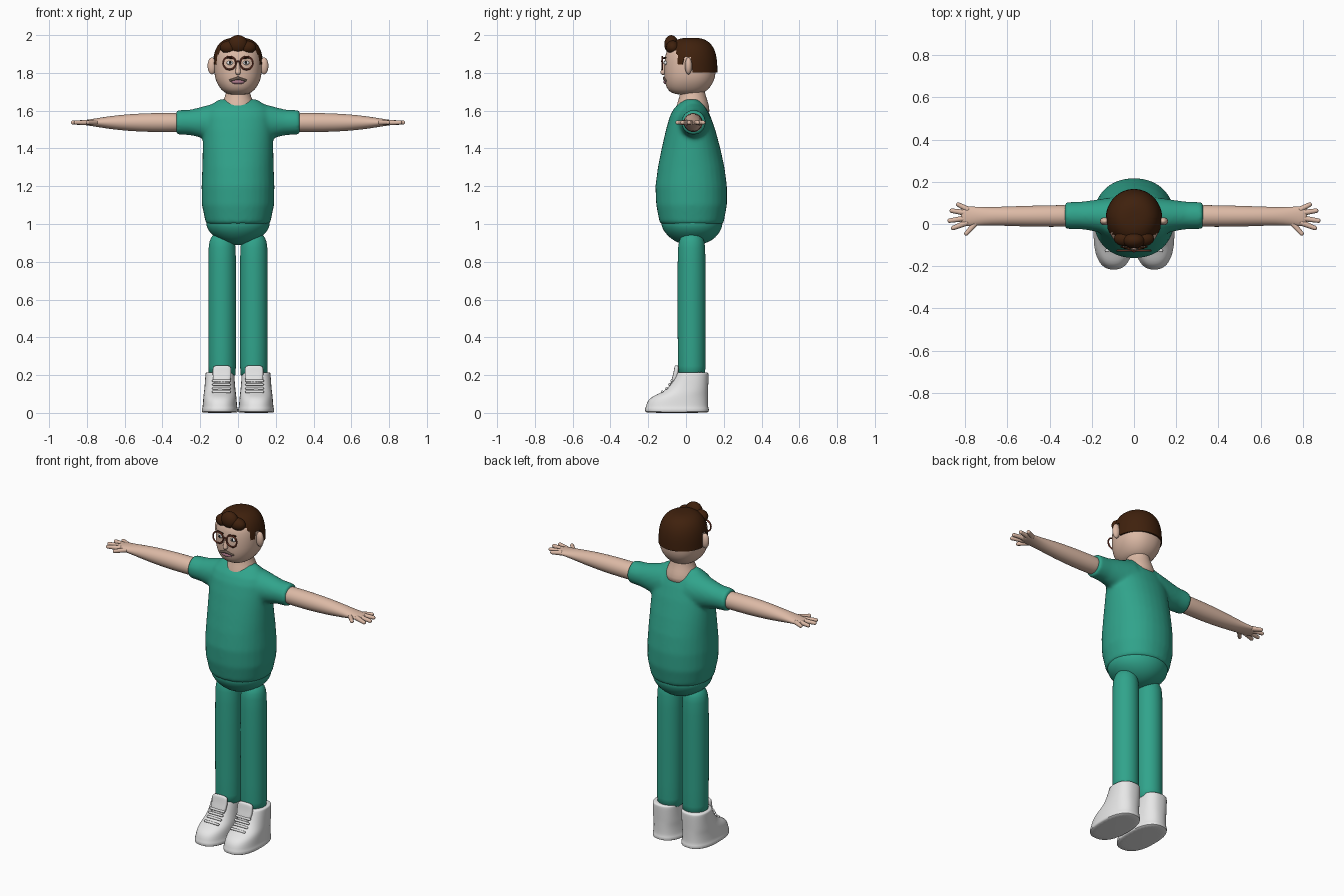
import bpy, bmesh, math
from mathutils import Matrix, Vector

cube = bpy.data.objects.get("Cube")
if cube:
    bpy.data.objects.remove(cube, do_unlink=True)


def material(name, rgb):
    m = bpy.data.materials.new(name)
    m.use_nodes = True
    m.diffuse_color = (*rgb, 1)
    m.node_tree.nodes["Principled BSDF"].inputs["Base Color"].default_value = (*rgb, 1)
    return m


teal = material("teal cloth", (0.03, 0.37, 0.26))
skin = material("skin", (0.72, 0.49, 0.38))
brown = material("dark brown hair", (0.05, 0.015, 0.004))
white = material("white shoe", (0.8, 0.8, 0.8))
rust = material("rust frame", (0.2, 0.045, 0.025))
taupe = material("taupe whiskers", (0.13, 0.09, 0.07))
mauve = material("mauve lips", (0.42, 0.2, 0.26))
black = material("black pupil", (0.01, 0.01, 0.01))


def loft(bm, rings, centre=0, axis="z", power=2, n=32):
    """Rings are (position, half width, front y, back y), joined and capped."""
    rows = []
    for t, h, front, back in rings:
        row = []
        for i in range(n):
            c, s = math.cos(math.tau * i / n), math.sin(math.tau * i / n)
            u = centre + h * math.copysign(abs(c) ** (2 / power), c)
            v = (front + back) / 2 + (back - front) / 2 * math.copysign(abs(s) ** (2 / power), s)
            row.append(bm.verts.new((u, v, t) if axis == "z" else (t, v, u)))
        rows.append(row)
    skin_rows(bm, rows)
    bm.faces.new(rows[0])
    bm.faces.new(rows[-1])


def skin_rows(bm, rows):
    n = len(rows[0])
    for a, b in zip(rows, rows[1:]):
        for i in range(n):
            j = (i + 1) % n
            bm.faces.new((a[i], a[j], b[j], b[i]))


def ball(bm, centre, radii):
    bmesh.ops.create_uvsphere(bm, u_segments=24, v_segments=14, radius=1,
                              matrix=Matrix.Translation(centre) @ Matrix.Diagonal((*radii, 1)))


def rod(bm, p, q, r1, r2):
    """Tapered rod with round ends."""
    p, q = Vector(p), Vector(q)
    d = q - p
    turn = d.to_track_quat("Z", "Y").to_matrix().to_4x4()
    bmesh.ops.create_cone(bm, segments=12, radius1=r1, radius2=r2, depth=d.length,
                          matrix=Matrix.Translation((p + q) / 2) @ turn)
    ball(bm, p, (r1, r1, r1))
    ball(bm, q, (r2, r2, r2))


def finish(bm, name, mat, mirror=False, subsurf=0):
    bmesh.ops.recalc_face_normals(bm, faces=bm.faces)
    for f in bm.faces:
        f.smooth = True
    for e in bm.edges:
        e.smooth = e.calc_face_angle(0) < 1.0
    mesh = bpy.data.meshes.new(name)
    bm.to_mesh(mesh)
    bm.free()
    mesh.materials.append(mat)
    ob = bpy.data.objects.new(name, mesh)
    bpy.context.collection.objects.link(ob)
    if mirror:
        ob.modifiers.new("mirror", "MIRROR").use_mirror_merge = False
    if subsurf:
        sub = ob.modifiers.new("subdivision", "SUBSURF")
        sub.levels = sub.render_levels = subsurf
    return ob


# Shirt: torso and sleeves fused into one smooth surface
bm = bmesh.new()
loft(bm, [(1.0, .165, -.13, .195), (1.01, .172, -.14, .2), (1.1, .191, -.158, .217),
          (1.2, .193, -.162, .217), (1.3, .189, -.149, .204), (1.4, .187, -.129, .182),
          (1.5, .185, -.106, .155), (1.57, .18, -.086, .13), (1.61, .165, -.065, .112),
          (1.64, .13, -.036, .092), (1.66, .1, -.008, .07)], power=2.15)
for side in (1, -1):
    loft(bm, [(side * x, r, f, b) for x, r, f, b in
              [(.08, .11, -.06, .13), (.15, .094, -.045, .12), (.2, .08, -.032, .112),
               (.25, .068, -.025, .106), (.31, .065, -.024, .104), (.328, .065, -.024, .104)]],
         centre=1.538, axis="x")
shirt = finish(bm, "shirt", teal)
remesh = shirt.modifiers.new("fuse", "REMESH")
remesh.mode, remesh.voxel_size, remesh.use_smooth_shade = "VOXEL", 0.01, True
relax = shirt.modifiers.new("relax", "SMOOTH")
relax.factor, relax.iterations = 0.5, 8

# Trousers
bm = bmesh.new()
loft(bm, [(1.04, .172, -.135, .195), (1.0, .17, -.133, .195), (.97, .162, -.123, .187),
          (.94, .135, -.1, .168), (.915, .1, -.07, .14), (.895, .055, -.03, .1),
          (.888, .015, .02, .05)])
finish(bm, "trouser_seat", teal, subsurf=1)
bm = bmesh.new()
loft(bm, [(.19, .073, -.043, .103), (.2, .073, -.043, .103), (.5, .074, -.045, .104),
          (.85, .074, -.045, .104), (.91, .07, -.04, .1), (.945, .05, -.02, .08),
          (.962, .02, .01, .05)], centre=.084)
finish(bm, "trouser_legs", teal, True, 1)

# Shoes with sole lip, tongue and laces
bm = bmesh.new()
loft(bm, [(0, .09, -.208, .112), (.004, .096, -.217, .122), (.024, .096, -.218, .122),
          (.028, .092, -.214, .118), (.055, .09, -.208, .117), (.08, .088, -.19, .117),
          (.098, .086, -.155, .117), (.115, .084, -.118, .117), (.14, .081, -.09, .118),
          (.17, .079, -.07, .119), (.2, .077, -.055, .12), (.212, .076, -.05, .119),
          (.216, .07, -.043, .112)], centre=.096, power=2.4)
finish(bm, "shoes", white, True, 1)
bm = bmesh.new()
loft(bm, [(.14, .046, -.09, -.06), (.2, .049, -.068, -.04), (.235, .05, -.063, -.037),
          (.247, .044, -.06, -.04), (.252, .03, -.056, -.044)], centre=.085, power=3.5)
finish(bm, "shoe_tongues", white, True, 1)
bm = bmesh.new()
for y, z in [(-.075, .17), (-.088, .15), (-.102, .13), (-.126, .112)]:
    rod(bm, (.045, y, z), (.13, y, z), .007, .007)
finish(bm, "shoe_laces", white, True)

# Arms and hands
bm = bmesh.new()
loft(bm, [(.28, .05, -.013, .09), (.33, .05, -.013, .09), (.45, .051, -.014, .088),
          (.58, .045, -.01, .084), (.68, .034, -.006, .08), (.74, .024, -.007, .081),
          (.785, .017, -.011, .084), (.81, .014, -.007, .081), (.822, .008, .0, .074)],
     centre=1.537, axis="x")
finish(bm, "arms", skin, True, 1)
bm = bmesh.new()
for start, tip in [((.79, .07), (.833, .092)), ((.8, .053), (.864, .063)),
                   ((.8, .027), (.874, .016)), ((.795, .005), (.858, -.019)),
                   ((.745, .01), (.795, -.045))]:
    rod(bm, (*start, 1.537), (*tip, 1.537), .014, .0105)
finish(bm, "fingers", skin, True)

# Neck, head, ears and nose
bm = bmesh.new()
loft(bm, [(1.57, .1, -.06, .13), (1.62, .095, -.052, .124), (1.66, .076, -.04, .112),
          (1.69, .063, -.03, .1), (1.74, .06, -.03, .1)])
finish(bm, "neck", skin, subsurf=1)
bm = bmesh.new()
loft(bm, [(1.683, .025, -.02, .05), (1.688, .055, -.06, .08), (1.7, .078, -.088, .103),
          (1.725, .1, -.106, .13), (1.76, .119, -.114, .15), (1.8, .127, -.117, .159),
          (1.86, .127, -.115, .159), (1.92, .118, -.107, .148), (1.96, .08, -.07, .11)],
     power=2.25)
finish(bm, "head", skin, subsurf=1)
bm = bmesh.new()
ball(bm, (.138, .013, 1.837), (.023, .019, .045))
finish(bm, "ears", skin, True)
bm = bmesh.new()
rod(bm, (0, -.112, 1.85), (0, -.121, 1.803), .009, .014)
finish(bm, "nose", skin)


# Hair: a rounded cap whose lower edge steps around the ears
def hairline(y):
    if y > .035:
        return 1.803
    if y > -.015:
        return 1.885
    return 1.845 if y > -.045 else 1.9


bm = bmesh.new()
columns, steps, base, height, power = 96, 16, 1.8, .186, 2.9
rows = [[] for _ in range(steps + 2)]
for i in range(columns):
    a = math.tau * i / columns
    x, y = .134 * math.cos(a), .14 * math.sin(a)
    k = ((hairline(y + .026) - base) / height) ** (power / 2)
    low = math.asin(k)
    for j in range(steps + 1):
        p = low + (math.pi / 2 - .03 - low) * j / steps
        r, z = math.cos(p) ** (2 / power), base + height * math.sin(p) ** (2 / power)
        if j == 0:
            rows[0].append(bm.verts.new((x * r * .9, y * r * .9 + .026, z)))
        rows[j + 1].append(bm.verts.new((x * r, y * r + .026, z)))
skin_rows(bm, rows)
bm.faces.new(rows[-1])
finish(bm, "hair_cap", brown)
bm = bmesh.new()
ball(bm, (0, -.078, 1.951), (.052, .037, .049))
ball(bm, (.045, -.07, 1.935), (.05, .035, .036))
ball(bm, (-.045, -.07, 1.935), (.05, .035, .036))
finish(bm, "hair_quiff", brown)

# Face details
bm = bmesh.new()
rod(bm, (.022, -.117, 1.878), (.06, -.108, 1.88), .005, .004)
finish(bm, "eyebrows", brown, True)
bm = bmesh.new()
ball(bm, (.042, -.106, 1.853), (.018, .011, .011))
finish(bm, "eyes", white, True)
bm = bmesh.new()
ball(bm, (.042, -.114, 1.855), (.007, .005, .008))
finish(bm, "pupils", black, True)
bm = bmesh.new()
rod(bm, (0, -.114, 1.772), (.042, -.106, 1.76), .009, .006)
finish(bm, "moustache", taupe, True)
bm = bmesh.new()
ball(bm, (0, -.106, 1.753), (.036, .014, .013))
finish(bm, "lips", mauve)


# Spectacles
def wire(name, points, cyclic):
    curve = bpy.data.curves.new(name, "CURVE")
    curve.dimensions, curve.bevel_depth, curve.bevel_resolution = "3D", .0045, 2
    spline = curve.splines.new("POLY")
    spline.points.add(len(points) - 1)
    for point, co in zip(spline.points, points):
        point.co = (*co, 1)
    spline.use_cyclic_u = cyclic
    spline.use_smooth = True
    curve.materials.append(rust)
    bpy.context.collection.objects.link(bpy.data.objects.new(name, curve))


for name, side in (("left", 1), ("right", -1)):
    wire(name + "_spectacle_rim", [(side * .045 + .034 * math.cos(math.tau * i / 32), -.126,
                                    1.852 + .034 * math.sin(math.tau * i / 32))
                                   for i in range(32)], True)
wire("spectacle_bridge", [(-.012, -.126, 1.857), (0, -.129, 1.862), (.012, -.126, 1.857)], False)
